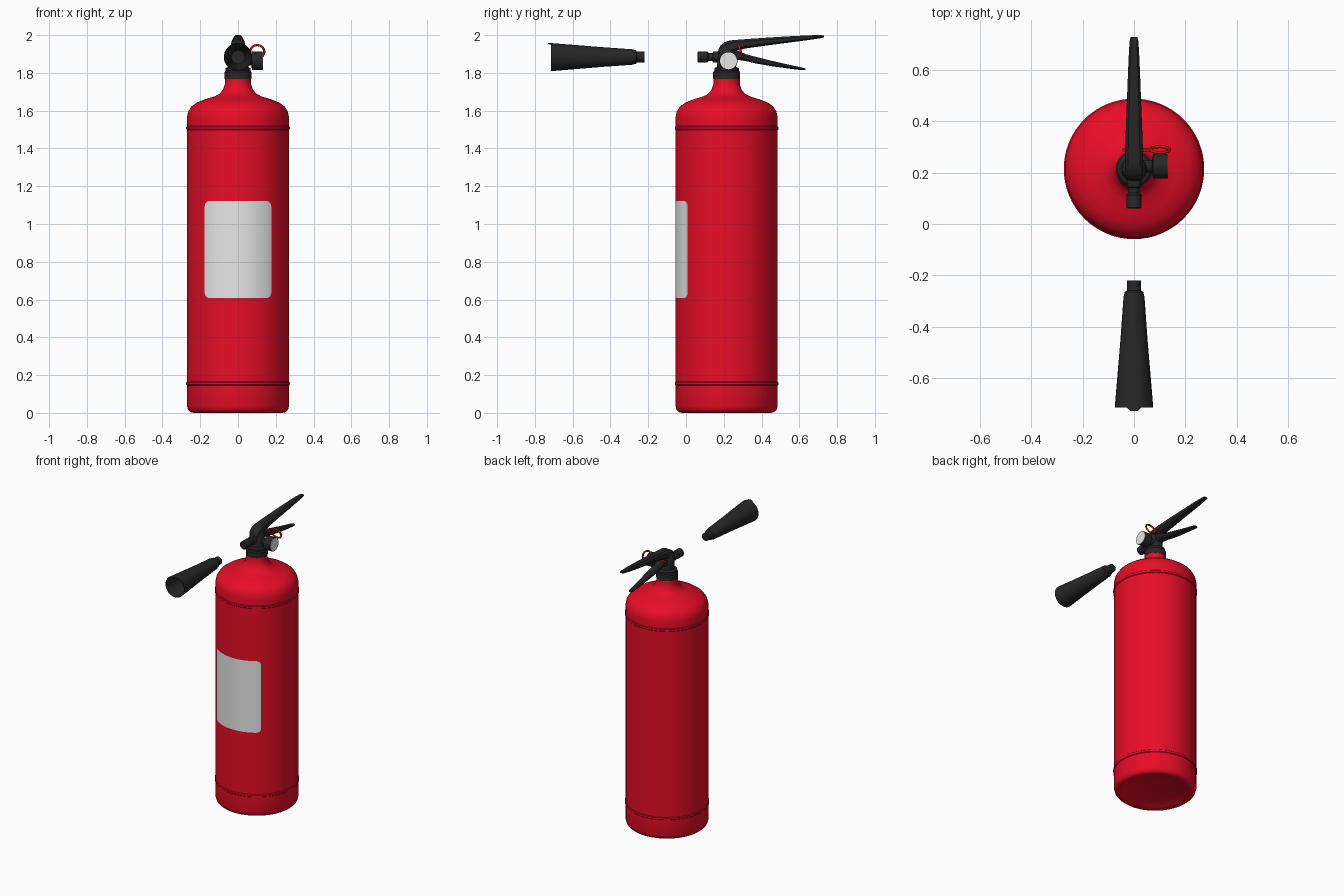
import bpy, bmesh
from math import sin, cos, pi, radians
from mathutils import Matrix, Vector

old = bpy.data.objects.get("Cube")
if old:
    bpy.data.objects.remove(old)

CY = 0.215  # cylinder axis


def material(name, rgb):
    m = bpy.data.materials.new(name)
    m.use_nodes = True
    m.diffuse_color = (*rgb, 1)
    m.node_tree.nodes["Principled BSDF"].inputs["Base Color"].default_value = (*rgb, 1)
    return m


RED = material("red paint", (0.8, 0.004, 0.02))
BLACK = material("black plastic", (0.02, 0.02, 0.02))
WHITE = material("white label", (0.8, 0.8, 0.8))
PIN_RED = material("dark red pin", (0.5, 0.012, 0.006))


def finish(name, bm, mat, angle=35):
    bmesh.ops.recalc_face_normals(bm, faces=bm.faces)
    mesh = bpy.data.meshes.new(name)
    bm.to_mesh(mesh)
    bm.free()
    mesh.materials.append(mat)
    ob = bpy.data.objects.new(name, mesh)
    bpy.context.collection.objects.link(ob)
    bpy.ops.object.select_all(action="DESELECT")
    ob.select_set(True)
    bpy.context.view_layer.objects.active = ob
    bpy.ops.object.shade_smooth_by_angle(angle=radians(angle))
    return ob


def lathe(name, profile, mat, origin, axis=(0, 0, 1), sides=32):
    """Spin (radius, distance) pairs around an axis through origin."""
    bm = bmesh.new()
    verts = [bm.verts.new((r, 0, t)) for r, t in profile]
    edges = [bm.edges.new(p) for p in zip(verts, verts[1:])]
    bmesh.ops.spin(bm, geom=verts + edges, axis=(0, 0, 1), cent=(0, 0, 0),
                   angle=2 * pi, steps=sides, use_duplicate=False)
    bmesh.ops.remove_doubles(bm, verts=bm.verts, dist=0.0002)
    turn = Vector((0, 0, 1)).rotation_difference(Vector(axis)).to_matrix().to_4x4()
    bm.transform(Matrix.Translation(origin) @ turn)
    return finish(name, bm, mat)


def lever(name, sections):
    """Loft chamfered sections (y, bottom, top, half width) along y."""
    bm = bmesh.new()
    rings = []
    for y, lo, hi, w in sections:
        c = min(w, hi - lo) * 0.35
        half = [(w - c, lo), (w, lo + c), (w, hi - c), (w - c, hi)]
        outline = half + [(-x, z) for x, z in reversed(half)]
        rings.append([bm.verts.new((x, y, z)) for x, z in outline])
    for a, b in zip(rings, rings[1:]):
        for i in range(len(a)):
            j = (i + 1) % len(a)
            bm.faces.new((a[i], a[j], b[j], b[i]))
    bm.faces.new(rings[0])
    bm.faces.new(rings[-1])
    return finish(name, bm, BLACK, 40)


# Tank with recessed base, two weld beads, domed shoulder and neck
def bead(z):
    return [(0.27, z - 0.01), (0.274, z - 0.006), (0.274, z + 0.006), (0.27, z + 0.01)]


tank = [(0, 0.03), (0.15, 0.025), (0.21, 0.008), (0.235, 0), (0.252, 0.004),
        (0.264, 0.015), (0.27, 0.035)]
tank += bead(0.155) + bead(1.508)
tank += [(0.27, 1.565), (0.264, 1.595), (0.247, 1.622), (0.218, 1.643),
         (0.175, 1.66), (0.125, 1.675), (0.097, 1.69), (0.08, 1.71),
         (0.07, 1.74), (0.07, 1.775), (0, 1.775)]
lathe("tank", tank, RED, (0, CY, 0), sides=64)

# Wrapped label with rounded corners
bm = bmesh.new()
R, HALF, CORNER, LOW, HIGH = 0.2715, 0.192, 0.03, 0.608, 1.122
arcs = [HALF - CORNER + CORNER * sin(i * pi / 12) for i in range(7)]
arcs = [-a for a in reversed(arcs)] + [HALF * k / 10 for k in range(-8, 9)] + arcs
columns = []
for s in arcs:
    over = max(0, abs(s) - (HALF - CORNER))
    cut = CORNER - max(0, CORNER ** 2 - over ** 2) ** 0.5
    x, y = R * sin(s / R), CY - R * cos(s / R)
    columns.append([bm.verts.new((x, y, z)) for z in (LOW + cut, HIGH - cut)])
for a, b in zip(columns, columns[1:]):
    bm.faces.new((a[0], b[0], b[1], a[1]))
bmesh.ops.recalc_face_normals(bm, faces=bm.faces)
if bm.faces[len(bm.faces) // 2].normal.y > 0:
    bmesh.ops.reverse_faces(bm, faces=bm.faces)
label_mesh = bpy.data.meshes.new("label")
bm.to_mesh(label_mesh)
bm.free()
label_mesh.materials.append(WHITE)
label_mesh.shade_smooth()
bpy.context.collection.objects.link(bpy.data.objects.new("label", label_mesh))

# Valve collar and body
lathe("valve_collar", [(0, 1.764), (0.068, 1.764), (0.071, 1.768), (0.071, 1.805),
                       (0.065, 1.812), (0.065, 1.825), (0.05, 1.832), (0.048, 1.91),
                       (0.035, 1.93), (0, 1.93)], BLACK, (0, CY, 0))

# Discharge outlet at the front of the valve
lathe("outlet", [(0, 0), (0.024, 0), (0.029, 0.004), (0.029, 0.054), (0.022, 0.06),
                 (0.022, 0.08), (0.028, 0.084), (0.028, 0.15), (0, 0.15)],
      BLACK, (0, 0.06, 1.884), (0, 1, 0), 24)

# Pressure gauge with white dial
lathe("gauge_housing", [(0, 0), (0.025, 0), (0.025, 0.04), (0.048, 0.045),
                        (0.048, 0.1), (0, 0.1)], BLACK, (0.03, 0.225, 1.864), (1, 0, 0))
lathe("gauge_dial", [(0.045, 0), (0.045, 0.003), (0, 0.003)],
      WHITE, (0.13, 0.225, 1.864), (1, 0, 0))

# Squeeze lever and carrying handle
lever("top_lever", [(0.172, 1.895, 1.925, 0.03), (0.182, 1.895, 1.945, 0.035),
                    (0.205, 1.9, 1.963, 0.036), (0.235, 1.905, 1.972, 0.036),
                    (0.27, 1.918, 1.975, 0.035), (0.32, 1.93, 1.979, 0.034),
                    (0.42, 1.944, 1.986, 0.030), (0.55, 1.961, 1.994, 0.025),
                    (0.65, 1.974, 1.999, 0.021), (0.715, 1.984, 2.0, 0.017),
                    (0.73, 1.988, 1.998, 0.013)])
lever("carry_handle", [(0.235, 1.862, 1.925, 0.03), (0.28, 1.868, 1.915, 0.03),
                       (0.32, 1.862, 1.898, 0.029), (0.37, 1.85, 1.885, 0.027),
                       (0.45, 1.836, 1.865, 0.024), (0.55, 1.822, 1.842, 0.02),
                       (0.615, 1.814, 1.828, 0.016), (0.632, 1.815, 1.823, 0.012)])

# Safety pin and its pull ring
lathe("safety_pin", [(0, 0), (0.006, 0), (0.006, 0.11), (0, 0.11)],
      PIN_RED, (-0.045, 0.288, 1.912), (1, 0, 0), 12)
bpy.ops.mesh.primitive_torus_add(major_radius=0.037, minor_radius=0.006,
                                 major_segments=32, minor_segments=8,
                                 location=(0.102, 0.29, 1.912),
                                 rotation=(radians(72 + 36), 0, 0))
ring = bpy.context.object
ring.name = "pull_ring"
ring.data.materials.append(PIN_RED)
bpy.ops.object.shade_smooth_by_angle(angle=radians(60))

# Detached discharge horn, hollow and open at the front
horn = lathe("discharge_horn", [(0, 0), (0.028, 0), (0.028, 0.04), (0.036, 0.045),
                                (0.041, 0.065), (0.052, 0.22), (0.075, 0.495),
                                (0.071, 0.495), (0.048, 0.22), (0.036, 0.07), (0, 0.065)],
             BLACK, (0, -0.22, 1.884), (0, -1, 0))
# Small drawn-out lip on the upper rim
for v in horn.data.vertices:
    if v.co.y < -0.7 and abs(v.co.x) < 0.02 and v.co.z > 1.9:
        v.co.y -= 0.015
